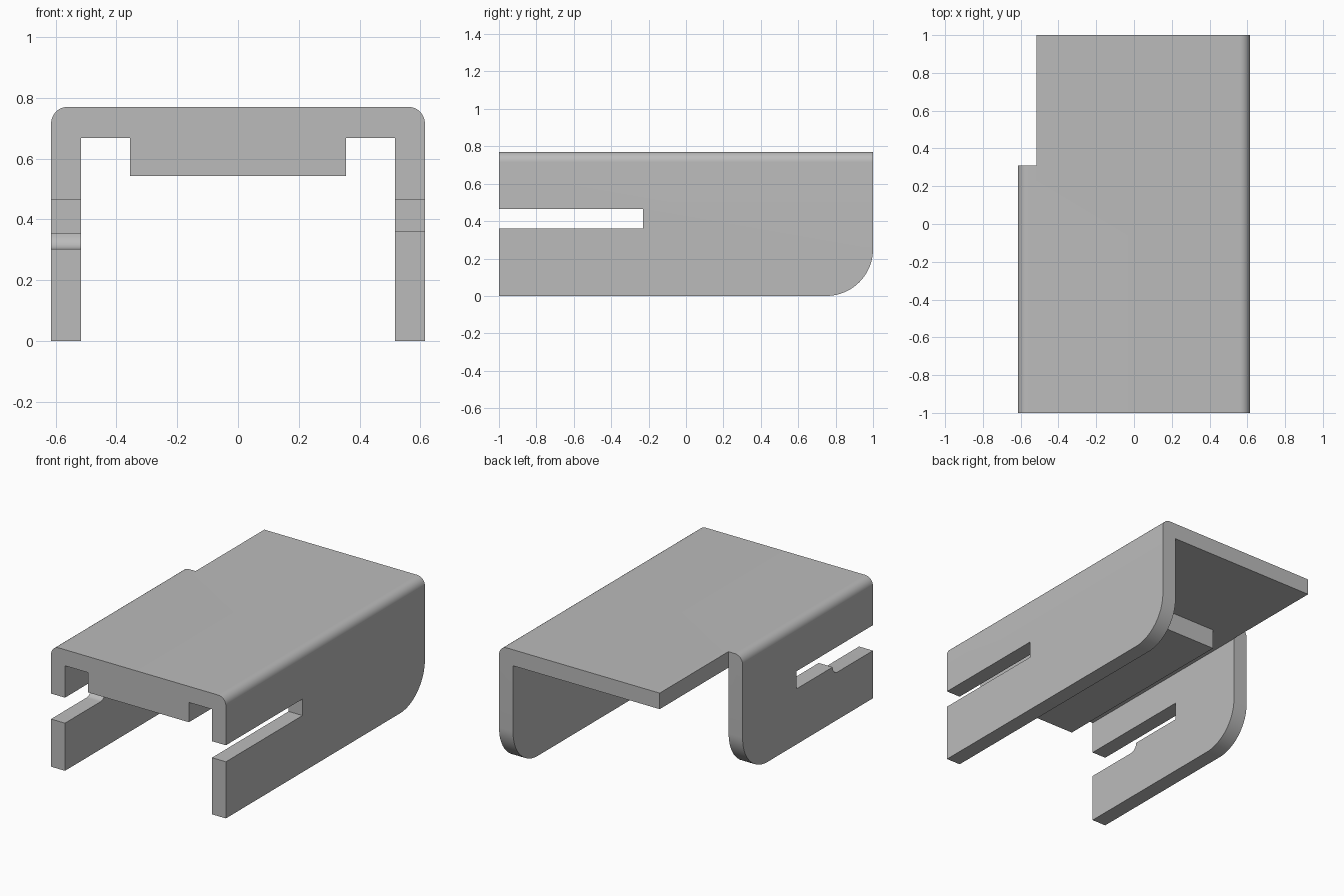
import bpy
import bmesh
from math import sin, cos, radians

if "Cube" in bpy.data.objects:
    bpy.data.objects.remove(bpy.data.objects["Cube"], do_unlink=True)

HALF_W, INNER, HEIGHT, UNDER = 0.615, 0.517, 0.77, 0.668
STEP_Y = 0.31          # where the short wall ends

grey = bpy.data.materials.new("plain grey")
grey.use_nodes = True
colour = (0.5, 0.5, 0.5, 1)
grey.diffuse_color = colour
grey.node_tree.nodes["Principled BSDF"].inputs["Base Color"].default_value = colour


def arc(cx, cy, r, start, end, steps=12):
    angles = [radians(start + (end - start) * i / steps) for i in range(steps + 1)]
    return [(cx + r * cos(a), cy + r * sin(a)) for a in angles]


def prism(name, points, axis, low, high):
    """Extrude a front (x, z) profile along y, or a side (y, z) profile along x."""
    bm = bmesh.new()
    place = (lambda u, v: (u, low, v)) if axis == "y" else (lambda u, v: (low, u, v))
    face = bm.faces.new([bm.verts.new(place(u, v)) for u, v in points])
    moved = bmesh.ops.extrude_face_region(bm, geom=[face])["geom"]
    verts = [g for g in moved if isinstance(g, bmesh.types.BMVert)]
    shift = (0, high - low, 0) if axis == "y" else (high - low, 0, 0)
    bmesh.ops.translate(bm, verts=verts, vec=shift)
    bmesh.ops.recalc_face_normals(bm, faces=bm.faces)
    mesh = bpy.data.meshes.new(name)
    bm.to_mesh(mesh)
    bm.free()
    mesh.materials.append(grey)
    obj = bpy.data.objects.new(name, mesh)
    bpy.context.collection.objects.link(obj)
    return obj


def combine(target, tool, operation):
    """Apply a boolean and discard the tool object."""
    tool.hide_render = True
    mod = target.modifiers.new(tool.name, "BOOLEAN")
    mod.operation, mod.solver, mod.object = operation, "EXACT", tool
    bpy.context.view_layer.objects.active = target
    bpy.ops.object.modifier_apply(modifier=mod.name)
    bpy.data.objects.remove(tool, do_unlink=True)


# Channel with rounded top edges
R = 0.055
channel = [(-HALF_W, 0), (-INNER, 0), (-INNER, UNDER), (INNER, UNDER), (INNER, 0), (HALF_W, 0)]
channel += arc(HALF_W - R, HEIGHT - R, R, 0, 90) + arc(R - HALF_W, HEIGHT - R, R, 90, 180)
body = prism("channel_bracket", channel, "y", -1, 1)

# Thick rib under the top plate
rib = [(-0.355, 0.542), (0.355, 0.542), (0.355, 0.72), (-0.355, 0.72)]
combine(body, prism("under_rib", rib, "y", -1, STEP_Y), "UNION")


def corner_cut(end):
    """Side profile that trims a wall at its back end with a rounded bottom corner."""
    return arc(end - 0.25, 0.25, 0.25, -90, 0, 20) + [
        (end, 0.9), (1.2, 0.9), (1.2, -0.1), (end - 0.25, -0.1)]


# Long left wall: straight slot and rounded corner
slot = [(-1.1, 0.36), (-0.23, 0.36), (-0.23, 0.465), (-1.1, 0.465)]
combine(body, prism("left_slot", slot, "x", 0.45, 0.7), "DIFFERENCE")
combine(body, prism("left_corner", corner_cut(1), "x", 0.45, 0.7), "DIFFERENCE")

# Short right wall: slot that widens forward through a small fillet
stepped = [(-1.1, 0.303)] + arc(-0.645, 0.353, 0.05, -90, 0, 8)
stepped += [(-0.23, 0.353), (-0.23, 0.465), (-1.1, 0.465)]
combine(body, prism("right_slot", stepped, "x", -0.7, -0.45), "DIFFERENCE")
combine(body, prism("right_corner", corner_cut(STEP_Y), "x", -0.7, -0.515), "DIFFERENCE")

# Tidy flat faces and shade the fillets smooth
bm = bmesh.new()
bm.from_mesh(body.data)
bmesh.ops.remove_doubles(bm, verts=bm.verts, dist=0.0001)
bmesh.ops.dissolve_limit(bm, angle_limit=radians(0.5), verts=bm.verts, edges=bm.edges)
bm.to_mesh(body.data)
bm.free()
bpy.ops.object.select_all(action="DESELECT")
body.select_set(True)
bpy.context.view_layer.objects.active = body
bpy.ops.object.shade_smooth_by_angle(angle=radians(30))
